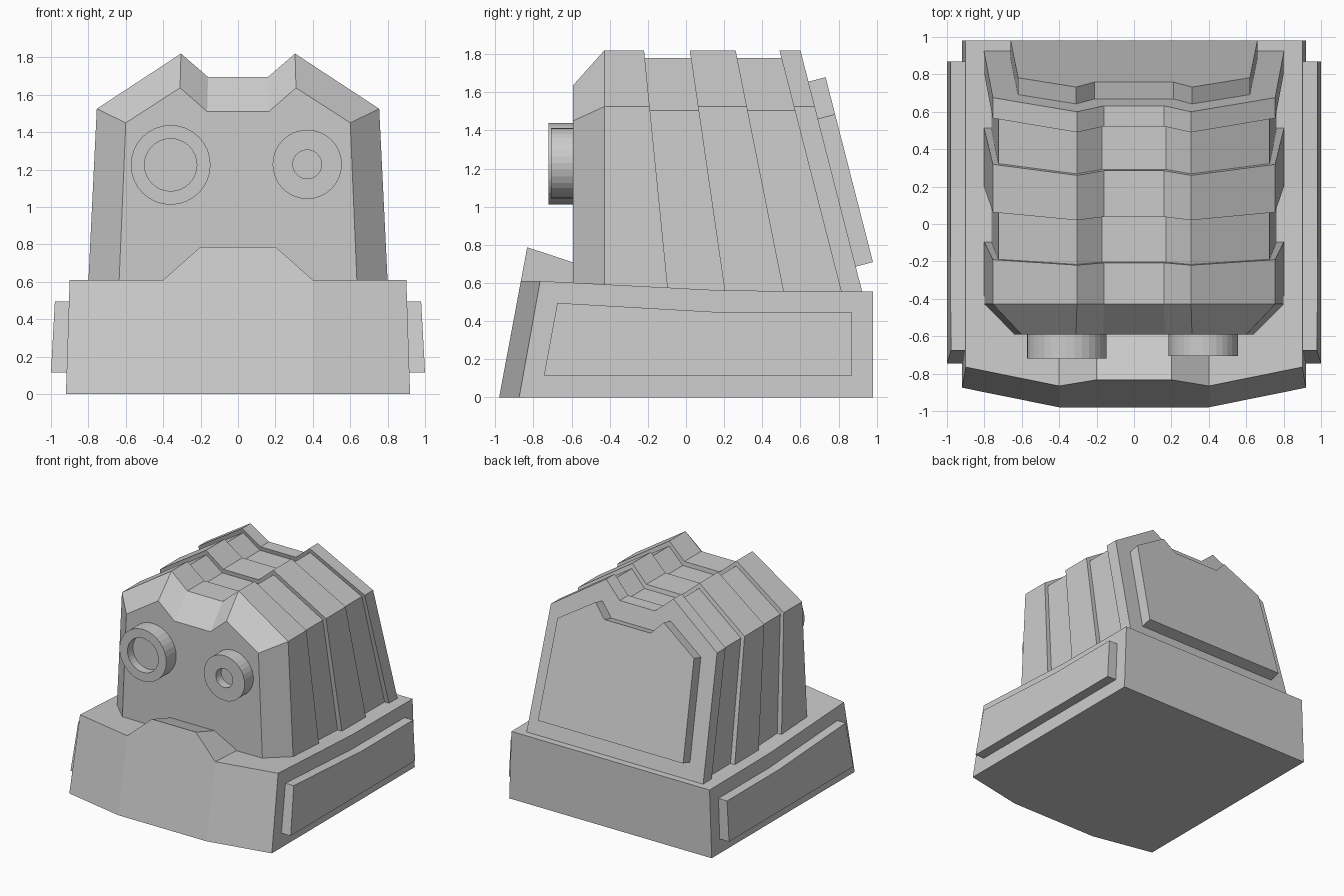
import bpy, bmesh, math
from mathutils import Matrix, Vector

if "Cube" in bpy.data.objects:
    bpy.data.objects.remove(bpy.data.objects["Cube"])


def finish(name, bm):
    bmesh.ops.remove_doubles(bm, verts=bm.verts[:], dist=0.0005)
    bmesh.ops.recalc_face_normals(bm, faces=bm.faces[:])
    mesh = bpy.data.meshes.new(name)
    bm.to_mesh(mesh)
    bm.free()
    obj = bpy.data.objects.new(name, mesh)
    bpy.context.collection.objects.link(obj)
    return obj


def ring(half, y0, k=0.0):
    """Mirrored (x, z) half profile placed on a plane leaning back by k."""
    full = half + [(-x, z) for x, z in reversed(half)]
    return [Vector((x, y0 + k * (1.82 - z), z)) for x, z in full]


def loft(name, rings):
    bm = bmesh.new()
    rows = [[bm.verts.new(p) for p in r] for r in rings]
    n = len(rows[0])
    for a, b in zip(rows, rows[1:]):
        for i in range(n):
            j = (i + 1) % n
            bm.faces.new((a[i], a[j], b[j], b[i]))
    bm.faces.new(rows[0])
    bm.faces.new(rows[-1])
    return finish(name, bm)


# Base with raised front lip, half defined and mirrored
P = [(0, -.98, 0), (.4, -.98, 0), (.92, -.875, 0), (.92, .2, 0), (.92, .98, 0), (0, .98, 0),
     (0, -.833, .787), (.2, -.833, .787), (.4, -.866, .61), (.9, -.765, .61),
     (.9, .2, .56), (.9, .98, .555), (0, .98, .555),
     (0, -.57, .70), (.2, -.57, .70), (.4, -.57, .595), (0, .2, .56), (0, -.57, .595)]
F = [(0, 1, 8, 7, 6), (1, 2, 9, 8), (2, 3, 10, 9), (3, 4, 11, 10), (4, 5, 12, 11),
     (0, 1, 2, 3, 4, 5), (6, 7, 14, 13), (7, 8, 15, 14), (8, 9, 10, 15),
     (15, 10, 16, 17), (10, 11, 12, 16), (13, 14, 15, 17)]
bm = bmesh.new()
for s in (1, -1):
    vs = [bm.verts.new((s * x, y, z)) for x, y, z in P]
    for f in F:
        bm.faces.new([vs[i] for i in f])
finish("base", bm)

# Side panels on the base
side = [(-.745, .115), (.87, .115), (.87, .445), (.2, .445), (-.675, .495)]
for s, label in ((1, "right"), (-1, "left")):
    inner = [(s * .88, y, z) for y, z in side]
    outer = [(s * (1.0 - .055 * (z - .115)), y, z) for y, z in side]
    loft(label + "_side_panel", [inner, outer])

# Body: bevelled front shell, recessed core and two raised ribs
outer = [(.805, .5), (.755, 1.525), (.305, 1.82), (.16, 1.695)]
front = [(.64, .5), (.60, 1.45), (.31, 1.637), (.165, 1.51)]
recess = [(.765, .5), (.725, 1.505), (.305, 1.78), (.172, 1.66)]
loft("front_shell", [ring(front, -.592), ring(outer, -.428), ring(outer, -.22, .1)])
loft("body_core", [ring(recess, -.3, .1), ring(recess, .53, .256)])
loft("middle_rib", [ring(outer, .02, .145), ring(outer, .26, .2)])
loft("rear_rib", [ring(outer, .49, .256), ring(outer, .60, .256)])

# Slanted back panel
panel = [(.66, .685), (.62, 1.46), (.31, 1.655), (.21, 1.55)]
inner = ring(panel, .598, .256)
loft("back_panel", [inner, [p + Vector((0, .092, .024)) for p in inner]])


# Eyes: rings with a sunken disc
def eye(name, x, z, radius, hole, y_front):
    bm = bmesh.new()
    n = 32
    steps = [(radius, -.58), (radius, y_front), (hole, y_front), (hole, y_front + .07)]
    rows = [[bm.verts.new((x + r * math.cos(2 * math.pi * i / n), y,
                           z + r * math.sin(2 * math.pi * i / n))) for i in range(n)]
            for r, y in steps]
    for a, b in zip(rows, rows[1:]):
        for i in range(n):
            j = (i + 1) % n
            bm.faces.new((a[i], a[j], b[j], b[i]))
    bm.faces.new(rows[0])
    bm.faces.new(rows[-1])
    finish(name, bm)


eye("large_eye", -.36, 1.225, .213, .14, -.72)
eye("small_eye", .37, 1.228, .185, .077, -.707)
